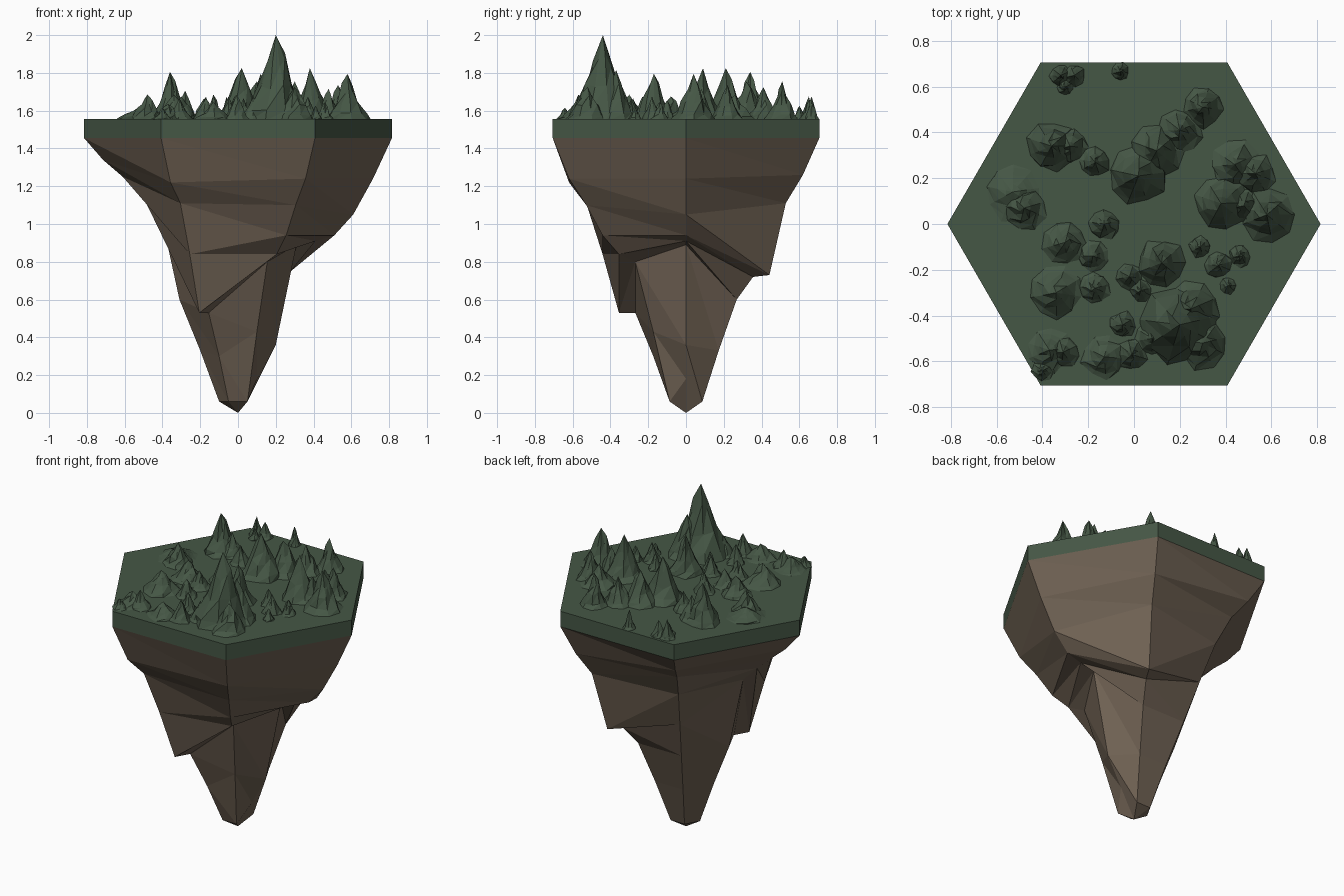
import bpy, bmesh, math, random

random.seed(7)


def material(name, rgb):
    m = bpy.data.materials.new(name)
    m.diffuse_color = (*rgb, 1)
    return m


def finish(bm, name, mat):
    bmesh.ops.recalc_face_normals(bm, faces=bm.faces)
    me = bpy.data.meshes.new(name)
    bm.to_mesh(me)
    bm.free()
    me.materials.append(mat)
    ob = bpy.data.objects.new(name, me)
    bpy.context.collection.objects.link(ob)
    return ob


def loft(bm, rings, tip=None, cap=()):
    """Skin a stack of vertex rings, optionally closed by a tip point."""
    loops = [[bm.verts.new(p) for p in ring] for ring in rings]
    n = len(loops[0])
    for a, b in zip(loops, loops[1:]):
        for i in range(n):
            j = (i + 1) % n
            bm.faces.new((a[i], a[j], b[j]))
            bm.faces.new((a[i], b[j], b[i]))
    if tip:
        t = bm.verts.new(tip)
        for i in range(n):
            bm.faces.new((loops[-1][i], loops[-1][(i + 1) % n], t))
    for k in cap:
        bm.faces.new(loops[k])


def polar(r, i, z):
    a = math.pi / 3 * i
    return (r * math.cos(a), r * math.sin(a), z)


green = material("forest_green", (0.06, 0.095, 0.06))
brown = material("earth_brown", (0.165, 0.125, 0.09))
R, BASE, TOP = 0.815, 1.455, 1.555

# Hexagonal ground slab
bm = bmesh.new()
loft(bm, [[polar(R, i, z) for i in range(6)] for z in (BASE, TOP)], cap=(0, 1))
finish(bm, "ground_slab", green)

# Tapering rock: shared radius steps, a height per corner (E, NE, NW, W, SW, SE)
radii = (R, 0.715, 0.61, 0.51, 0.41, 0.31, 0.2, 0.1)
heights = (
    (BASE, 1.24, 1.05, 0.94, 0.91, 0.89, 0.36, 0.18),
    (BASE, 1.26, 1.11, 0.73, 0.72, 0.60, 0.33, 0.06),
    (BASE, 1.34, 1.25, 1.09, 0.85, 0.60, 0.33, 0.06),
    (BASE, 1.34, 1.25, 1.16, 1.06, 0.60, 0.33, 0.06),
    (BASE, 1.22, 1.11, 0.84, 0.53, 0.53, 0.30, 0.06),
    (BASE, 1.24, 1.10, 0.94, 0.84, 0.80, 0.43, 0.06),
)
bm = bmesh.new()
loft(bm, [[polar(r, i, heights[i][k]) for i in range(6)] for k, r in enumerate(radii)],
     tip=(0, 0, 0), cap=(0,))
finish(bm, "hanging_rock", brown)


def peak(bm, x, y, r, h, sides=9):
    """One craggy peak with a concave, jittered flank."""
    turn = random.random()
    rings = []
    for f, t in ((1, -0.02), (0.8, 0.12), (0.52, 0.38), (0.27, 0.68)):
        ring = []
        for i in range(sides):
            a = 2 * math.pi * (i + turn) / sides
            q = r * f * random.uniform(0.85, 1.12)
            z = TOP + h * t * (random.uniform(0.8, 1.2) if t > 0 else 1)
            ring.append((x + q * math.cos(a), y + q * math.sin(a), z))
        rings.append(ring)
    loft(bm, rings, tip=(x, y, TOP + h), cap=(0,))


# Tall peaks: x, y, base radius, height
tall = [
    (0.20, -0.44, 0.19, 0.445), (0.25, -0.37, 0.12, 0.26), (0.30, -0.52, 0.12, 0.17),
    (0.02, 0.21, 0.13, 0.27), (0.10, 0.32, 0.12, 0.20), (0.20, 0.41, 0.10, 0.17),
    (0.30, 0.51, 0.09, 0.20), (0.38, 0.09, 0.12, 0.27), (0.53, 0.22, 0.09, 0.18),
    (0.44, 0.26, 0.11, 0.13), (0.58, 0.04, 0.12, 0.24), (0.48, 0.08, 0.08, 0.16),
    (-0.36, 0.34, 0.11, 0.25), (-0.28, 0.34, 0.08, 0.15), (-0.48, 0.07, 0.10, 0.13),
    (0.12, -0.17, 0.11, 0.24),
]
# Low hills and bumps
low = [
    (-0.53, 0.14, 0.13, 0.06), (-0.17, 0.27, 0.07, 0.12), (-0.30, -0.08, 0.10, 0.12),
    (-0.13, 0.00, 0.07, 0.13), (-0.18, -0.14, 0.07, 0.11), (-0.34, -0.30, 0.12, 0.13),
    (-0.17, -0.28, 0.07, 0.11), (-0.02, -0.23, 0.06, 0.12), (0.03, -0.29, 0.05, 0.11),
    (0.29, -0.10, 0.05, 0.10), (0.37, -0.18, 0.06, 0.12), (0.46, -0.14, 0.05, 0.09),
    (0.41, -0.27, 0.04, 0.07), (-0.05, -0.44, 0.06, 0.12), (-0.37, -0.55, 0.10, 0.08),
    (-0.31, -0.56, 0.07, 0.11), (-0.13, -0.58, 0.10, 0.09), (-0.01, -0.57, 0.07, 0.13),
    (-0.40, -0.64, 0.05, 0.06), (0.08, -0.50, 0.08, 0.12),
    (-0.32, 0.65, 0.05, 0.12), (-0.26, 0.65, 0.05, 0.10), (-0.30, 0.60, 0.04, 0.07),
    (-0.06, 0.665, 0.04, 0.12),
]
for name, group in (("mountain_peaks", tall), ("low_hills", low)):
    bm = bmesh.new()
    for p in group:
        peak(bm, *p)
    finish(bm, name, green)
